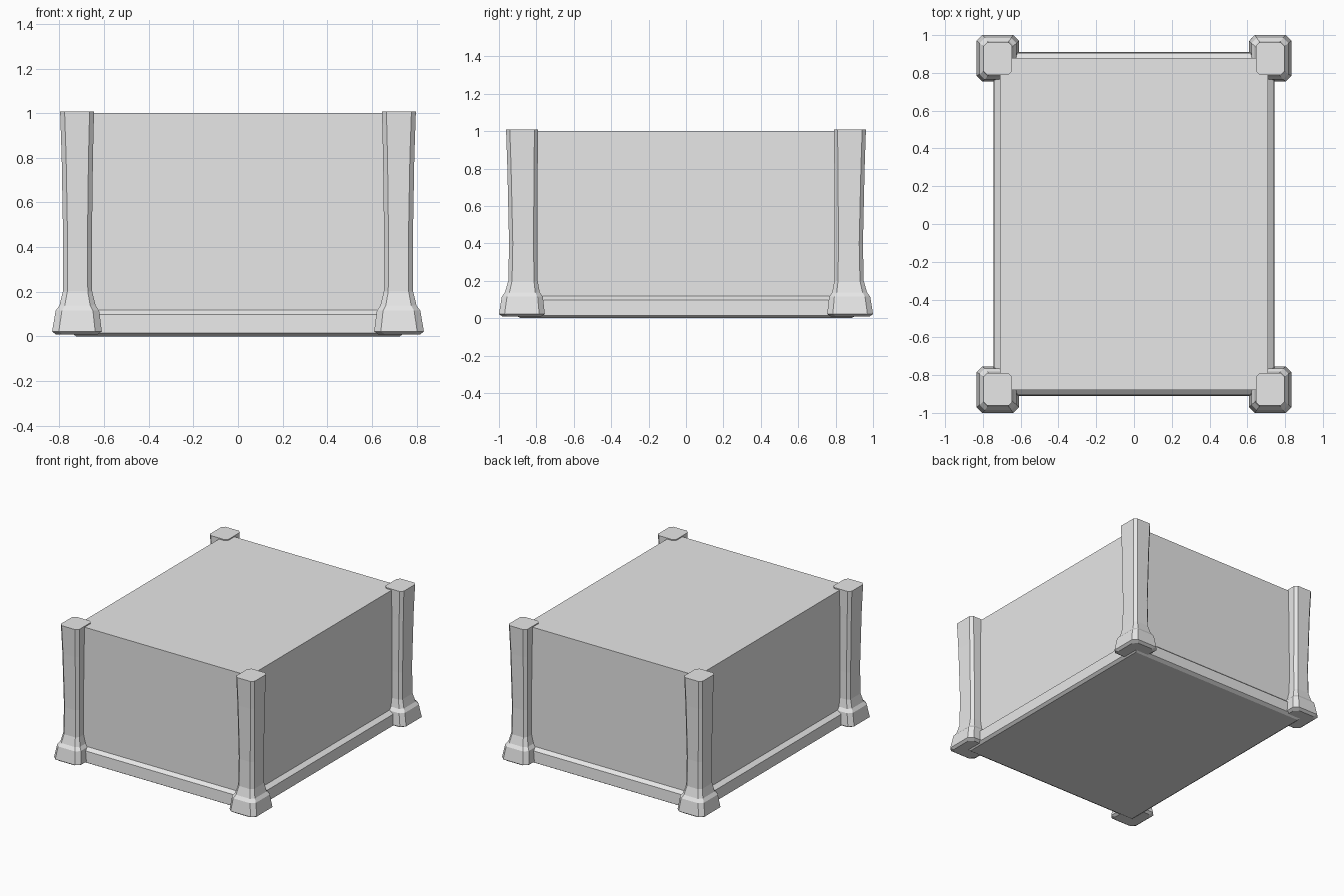
import bpy
import bmesh

cube = bpy.data.objects.get("Cube")
if cube:
    bpy.data.objects.remove(cube, do_unlink=True)

stone = bpy.data.materials.new("grey_stone")
stone.use_nodes = True
colour = (0.8, 0.8, 0.8, 1)
stone.diffuse_color = colour
stone.node_tree.nodes["Principled BSDF"].inputs["Base Color"].default_value = colour


def chamfered_rect(x0, x1, y0, y1, c):
    """Outline of a rectangle with cut corners."""
    return [(x0 + c, y0), (x1 - c, y0), (x1, y0 + c), (x1, y1 - c),
            (x1 - c, y1), (x0 + c, y1), (x0, y1 - c), (x0, y0 + c)]


def loft(name, sections):
    """Join stacked sections (z, x0, x1, y0, y1, corner cut) into a closed solid."""
    bm = bmesh.new()
    rings = [[bm.verts.new((x, y, z)) for x, y in chamfered_rect(*rect)]
             for z, *rect in sections]
    for low, high in zip(rings, rings[1:]):
        for i in range(len(low)):
            j = (i + 1) % len(low)
            bm.faces.new((low[i], low[j], high[j], high[i]))
    bm.faces.new(rings[0][::-1])
    bm.faces.new(rings[-1])
    bmesh.ops.recalc_face_normals(bm, faces=bm.faces)
    mesh = bpy.data.meshes.new(name)
    bm.to_mesh(mesh)
    bm.free()
    mesh.materials.append(stone)
    obj = bpy.data.objects.new(name, mesh)
    bpy.context.collection.objects.link(obj)
    return obj


def centred(z, hx, hy, cut=0.002):
    return (z, -hx, hx, -hy, hy, cut)


# Main block
loft("main_block", [centred(0.004, 0.71, 0.88), centred(1.0, 0.71, 0.88)])

# Skirting with sloped top and undercut bottom
loft("skirting", [centred(0.0, 0.725, 0.885), centred(0.015, 0.745, 0.91),
                  centred(0.097, 0.742, 0.905), centred(0.12, 0.708, 0.878)])

# Corner posts: flared foot, slightly waisted shaft, flat top
post = [
    (0.008, 0.63, 0.815, 0.775, 0.98, 0.03),
    (0.022, 0.61, 0.833, 0.755, 1.0, 0.03),
    (0.115, 0.622, 0.817, 0.765, 0.985, 0.028),
    (0.138, 0.638, 0.8, 0.782, 0.968, 0.024),
    (0.2, 0.653, 0.785, 0.793, 0.95, 0.02),
    (0.4, 0.655, 0.783, 0.795, 0.946, 0.02),
    (0.8, 0.65, 0.79, 0.793, 0.955, 0.02),
    (1.008, 0.645, 0.797, 0.79, 0.962, 0.02),
]
for side, sx in (("left", 1), ("right", -1)):
    for end, sy in (("front", -1), ("back", 1)):
        sections = [(z, *sorted((sx * a, sx * b)), *sorted((sy * c, sy * d)), cut)
                    for z, a, b, c, d, cut in post]
        loft(f"{end}_{side}_post", sections)
